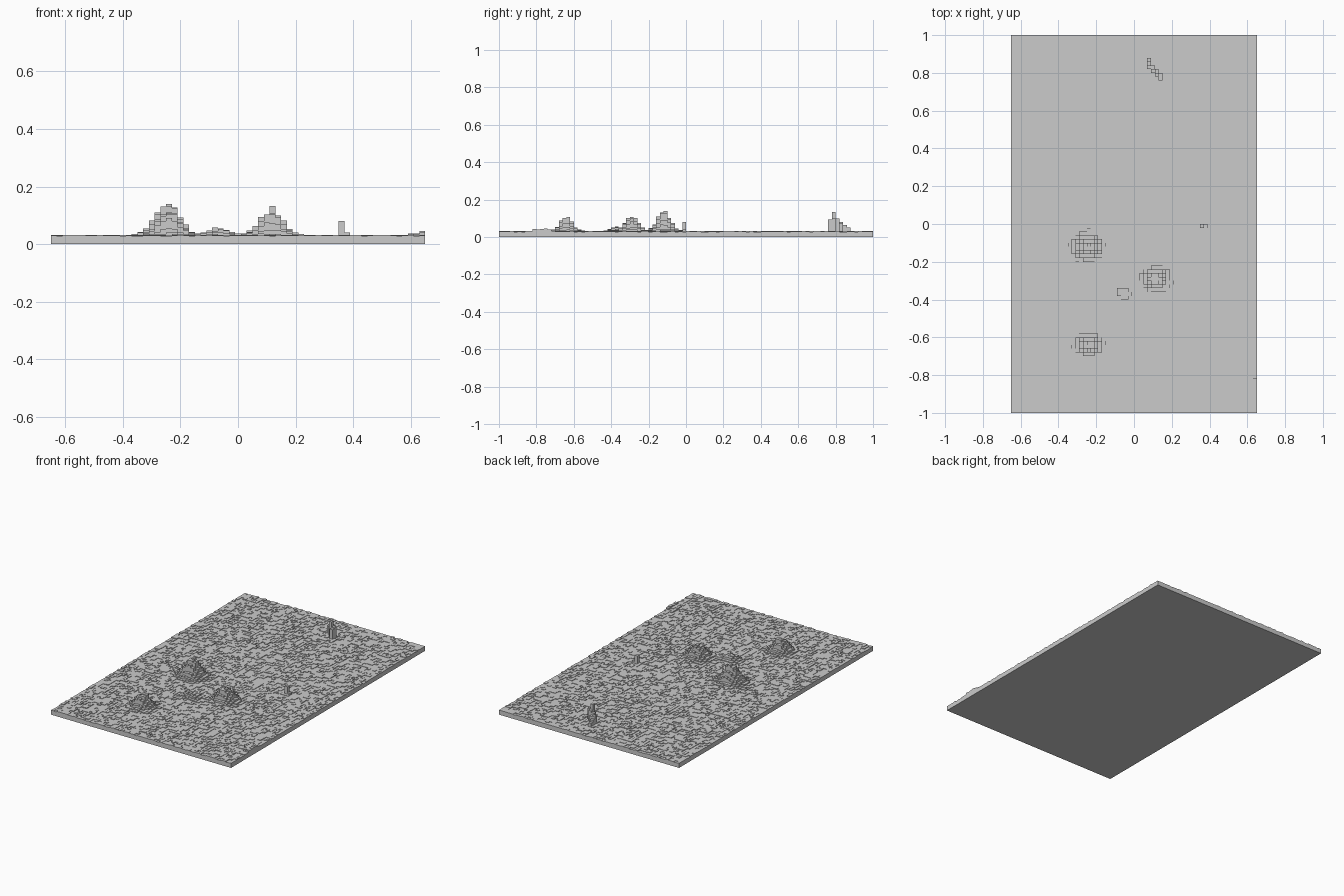
import bpy
import bmesh
import math
import random

if "Cube" in bpy.data.objects:
    bpy.data.objects.remove(bpy.data.objects["Cube"], do_unlink=True)

random.seed(7)
CELL, NX, NY = 0.02, 65, 100
BASE, STEP = 0.03, 0.0025

stone = bpy.data.materials.new("stone_grey")
stone.use_nodes = True
grey = (0.6, 0.6, 0.6, 1.0)
stone.diffuse_color = grey
stone.node_tree.nodes["Principled BSDF"].inputs["Base Color"].default_value = grey

# Rounded hills: centre x, centre y, rise, spread x, spread y
HILLS = [
    (-0.245, -0.12, 0.11, 0.062, 0.05),
    (0.115, -0.29, 0.087, 0.058, 0.05),
    (-0.24, -0.64, 0.083, 0.055, 0.046),
    (-0.065, -0.37, 0.028, 0.05, 0.04),
    (0.64, -0.77, 0.014, 0.04, 0.06),
]
# Narrow pillars: x, y, top height
PILLARS = [
    (0.35, -0.01, 0.08), (0.37, -0.01, 0.04),
    (0.07, 0.87, 0.05), (0.07, 0.85, 0.065), (0.07, 0.83, 0.08),
    (0.09, 0.83, 0.075), (0.09, 0.81, 0.09), (0.11, 0.81, 0.1),
    (0.11, 0.79, 0.133), (0.13, 0.79, 0.1), (0.13, 0.77, 0.095),
]


def to_cell(x, y):
    return math.floor(x / CELL + NX / 2), math.floor(y / CELL + NY / 2)


pillar_tops = {to_cell(x, y): top for x, y, top in PILLARS}


def cell_height(i, j):
    """Stepped height of one square column of the terrain."""
    if (i, j) in pillar_tops:
        return pillar_tops[i, j]
    x, y = (i + 0.5 - NX / 2) * CELL, (j + 0.5 - NY / 2) * CELL
    rise = sum(h * math.exp(-((x - cx) / sx) ** 2 - ((y - cy) / sy) ** 2)
               for cx, cy, h, sx, sy in HILLS)
    rise *= random.uniform(0.9, 1.08)
    return BASE + STEP * (round(rise / STEP) + random.choice((-1, 0, 0, 1)))


heights = {(i, j): cell_height(i, j) for i in range(NX) for j in range(NY)}

bm = bmesh.new()


def quad(*points):
    bm.faces.new([bm.verts.new(p) for p in points])


def wall(ax, ay, bx, by, low, high):
    """Vertical face whose outside lies to the right of a -> b."""
    quad((ax, ay, low), (bx, by, low), (bx, by, high), (ax, ay, high))


# Column tops, and walls wherever a column stands above its neighbour
for (i, j), top in heights.items():
    x0, y0 = (i - NX / 2) * CELL, (j - NY / 2) * CELL
    x1, y1 = x0 + CELL, y0 + CELL
    quad((x0, y0, top), (x1, y0, top), (x1, y1, top), (x0, y1, top))
    sides = (
        ((i, j - 1), (x0, y0, x1, y0)),
        ((i + 1, j), (x1, y0, x1, y1)),
        ((i, j + 1), (x1, y1, x0, y1)),
        ((i - 1, j), (x0, y1, x0, y0)),
    )
    for neighbour, edge in sides:
        low = heights.get(neighbour, 0.0)
        if top > low + STEP / 4:
            wall(*edge, low, top)

# Flat underside
hx, hy = NX * CELL / 2, NY * CELL / 2
quad((-hx, -hy, 0), (-hx, hy, 0), (hx, hy, 0), (hx, -hy, 0))

bmesh.ops.remove_doubles(bm, verts=bm.verts[:], dist=0.0001)
mesh = bpy.data.meshes.new("stepped_terrain")
bm.to_mesh(mesh)
bm.free()
mesh.materials.append(stone)
terrain = bpy.data.objects.new("stepped_terrain", mesh)
bpy.context.collection.objects.link(terrain)
